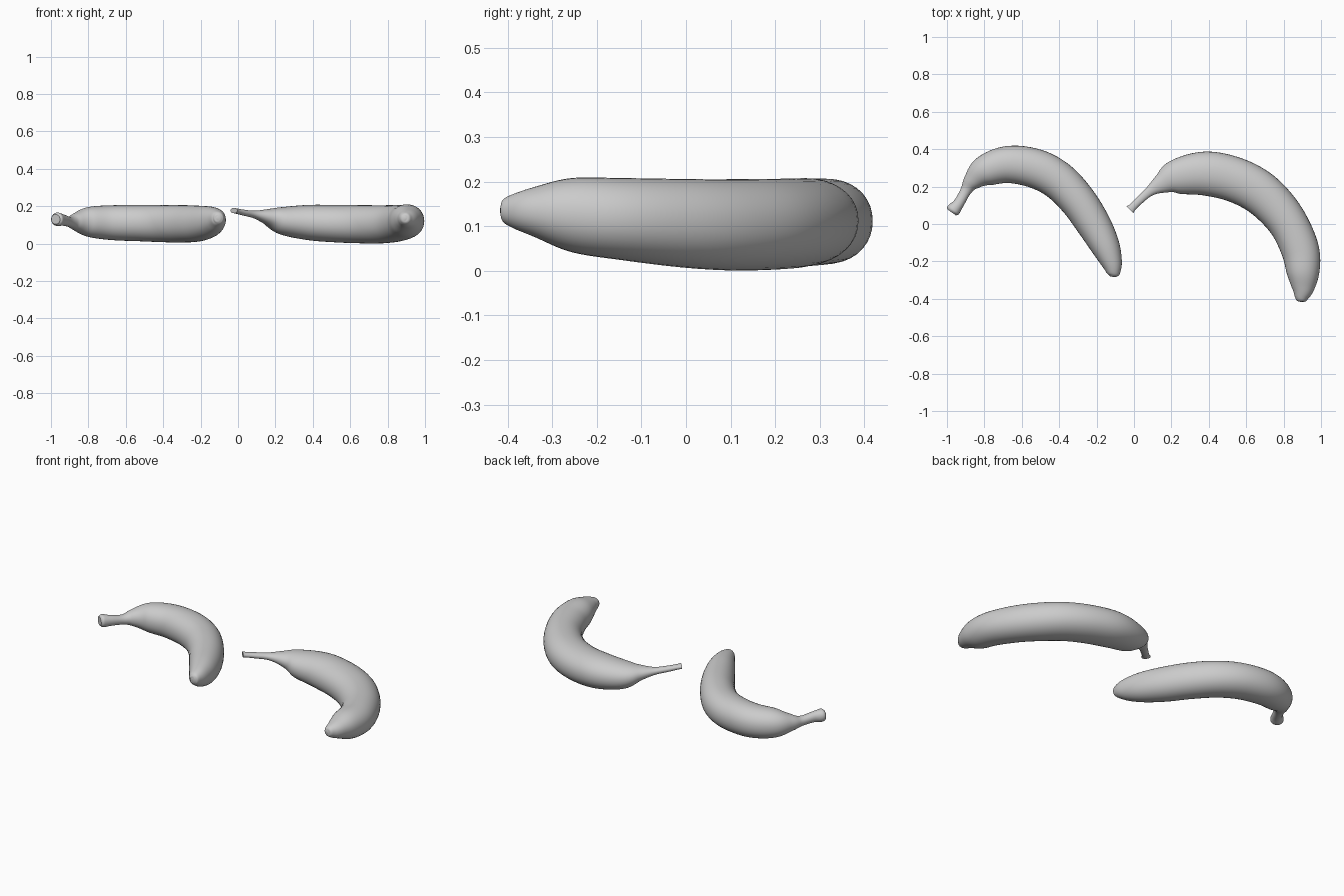
import bpy, bmesh, math
from mathutils import Vector

skin = bpy.data.materials.new("pale grey skin")
skin.diffuse_color = (0.6, 0.6, 0.6, 1)

SIDES, STEPS = 36, 6


def spline(pts):
    """Catmull-Rom through the stations."""
    pts = [Vector(p) for p in pts]
    p = [2 * pts[0] - pts[1]] + pts + [2 * pts[-1] - pts[-2]]
    out = []
    for i in range(1, len(p) - 2):
        a, b, c, d = p[i - 1:i + 3]
        for k in range(STEPS):
            t = k / STEPS
            out.append(0.5 * (2 * b + (c - a) * t + (2 * a - 5 * b + 4 * c - d) * t * t
                              + (3 * b - a - 3 * c + d) * t ** 3))
    return out + [pts[-1]]


def banana(name, stations):
    # station: x, y, z, half width, half height
    geo = [s[:3] for s in stations]
    size = [(s[3], s[4], 0) for s in stations]
    path, radii = spline(geo), spline(size)
    bm = bmesh.new()
    rings = []
    for i, (c, r) in enumerate(zip(path, radii)):
        t = path[min(i + 1, len(path) - 1)] - path[max(i - 1, 0)]
        side = Vector((-t.y, t.x, 0)).normalized()
        w, h = max(r.x, 0.004), max(r.y, 0.004)
        ring = []
        for k in range(SIDES):
            a = 2 * math.pi * k / SIDES
            # slightly squared oval section
            ca = math.copysign(abs(math.cos(a)) ** 0.95, math.cos(a))
            sa = math.copysign(abs(math.sin(a)) ** 0.95, math.sin(a))
            ring.append(bm.verts.new(c + side * (w * ca) + Vector((0, 0, h * sa))))
        rings.append(ring)
    for r0, r1 in zip(rings, rings[1:]):
        for k in range(SIDES):
            n = (k + 1) % SIDES
            bm.faces.new((r0[k], r0[n], r1[n], r1[k]))
    bm.faces.new(rings[0][::-1])
    bm.faces.new(rings[-1])
    bmesh.ops.recalc_face_normals(bm, faces=bm.faces)
    me = bpy.data.meshes.new(name)
    bm.to_mesh(me)
    bm.free()
    me.materials.append(skin)
    ob = bpy.data.objects.new(name, me)
    bpy.context.collection.objects.link(ob)
    bpy.ops.object.select_all(action='DESELECT')
    ob.select_set(True)
    bpy.context.view_layer.objects.active = ob
    bpy.ops.object.shade_smooth_by_angle(angle=math.radians(50))


# left fruit, stem to tip
banana("left_banana", [
    (-.975, .062, .130, .028, .026), (-.965, .076, .130, .037, .036),
    (-.936, .112, .126, .029, .030), (-.898, .179, .116, .030, .028),
    (-.866, .227, .117, .049, .047), (-.797, .283, .116, .083, .080),
    (-.674, .318, .112, .099, .093), (-.529, .297, .110, .105, .097),
    (-.406, .233, .107, .103, .099), (-.302, .126, .106, .098, .100),
    (-.217, .000, .107, .092, .096), (-.155, -.115, .115, .078, .084),
    (-.120, -.203, .125, .057, .063), (-.108, -.258, .134, .037, .040),
    (-.107, -.278, .136, .022, .024), (-.107, -.283, .136, .006, .006)])

# right fruit, stem to tip
banana("right_banana", [
    (-.022, .076, .177, .026, .014), (-.008, .090, .174, .021, .014),
    (.029, .126, .166, .021, .016), (.086, .176, .156, .027, .020),
    (.150, .217, .143, .055, .040), (.225, .251, .122, .093, .072),
    (.374, .270, .113, .117, .094), (.521, .243, .107, .120, .100),
    (.652, .182, .104, .118, .102), (.754, .094, .103, .112, .102),
    (.834, -.013, .107, .105, .099), (.890, -.144, .116, .101, .092),
    (.904, -.257, .125, .088, .083), (.904, -.340, .132, .062, .056),
    (.895, -.390, .134, .038, .037), (.890, -.410, .135, .024, .024),
    (.889, -.416, .135, .007, .007)])
